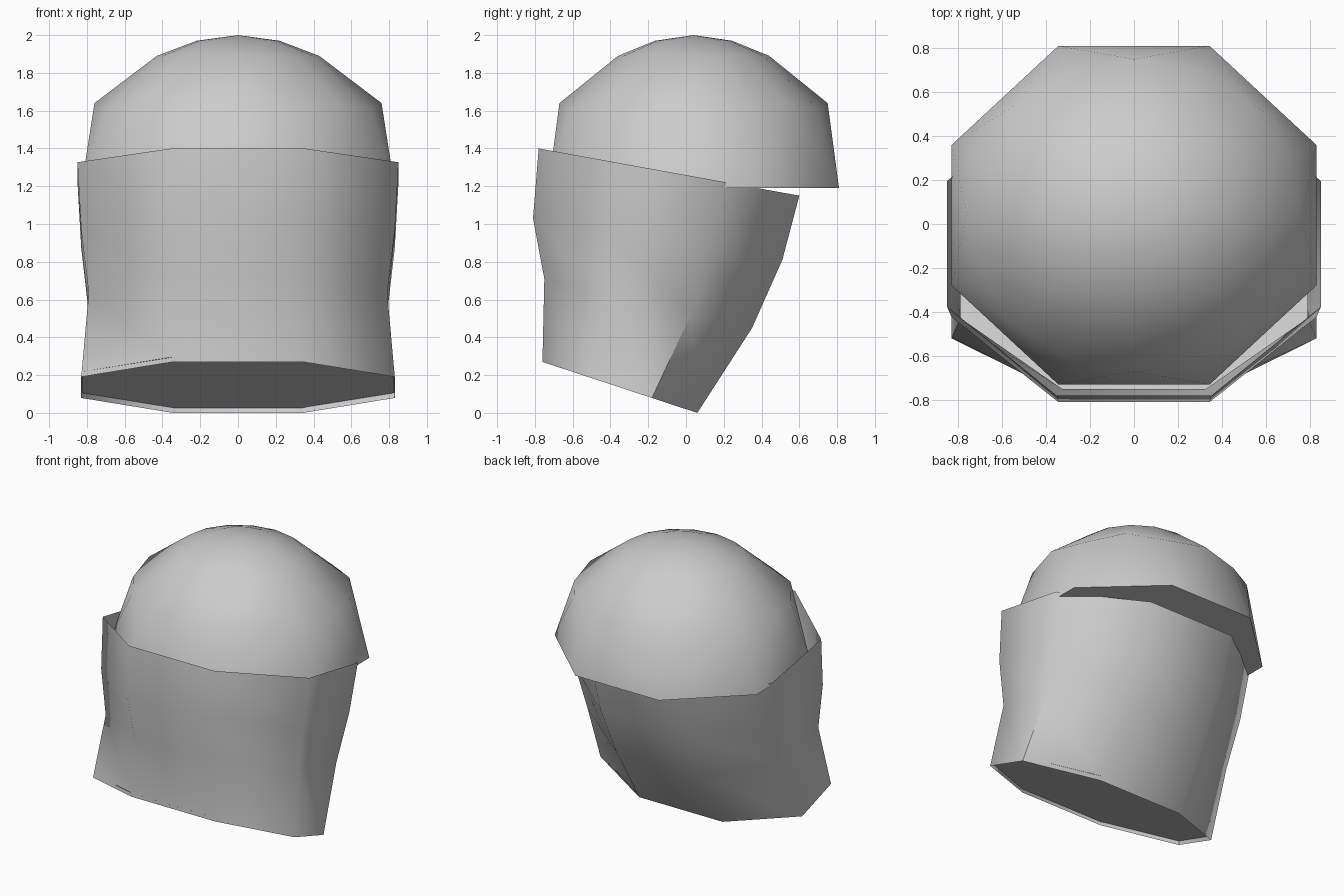
import bpy, math

if "Cube" in bpy.data.objects:
    bpy.data.objects.remove(bpy.data.objects["Cube"])


def oval(n, cx_y, rx, ry, z, start=0.0):
    """Ring of n points, counter-clockwise from above."""
    return [(rx * math.cos(start + 2 * math.pi * k / n),
             cx_y + ry * math.sin(start + 2 * math.pi * k / n), z) for k in range(n)]


def tilted_octagon(half_x, front, back):
    """Octagon ring on a plane tilted between a front and a back (y, z) point."""
    c = math.cos(math.pi / 8)
    cy, hy = (front[0] + back[0]) / 2, (back[0] - front[0]) / 2
    pts = []
    for k in range(8):
        a = math.pi / 8 + k * math.pi / 4
        s = math.sin(a) / c
        z = (front[1] + back[1]) / 2 + s * (back[1] - front[1]) / 2
        pts.append((half_x * math.cos(a) / c, cy + hy * s, z))
    return pts


def make(name, verts, faces):
    mesh = bpy.data.meshes.new(name)
    mesh.from_pydata(verts, [], faces)
    mesh.update()
    obj = bpy.data.objects.new(name, mesh)
    bpy.context.collection.objects.link(obj)
    bpy.ops.object.select_all(action='DESELECT')
    obj.select_set(True)
    bpy.context.view_layer.objects.active = obj
    bpy.ops.object.shade_smooth_by_angle(angle=math.radians(60))
    return obj


# Open-topped face shell: tilted octagonal tube, every quad split the same way
rings = [tilted_octagon(0.85, (-0.78, 1.40), (0.60, 1.15)),
         tilted_octagon(0.83, (-0.81, 1.03), (0.51, 0.81)),
         tilted_octagon(0.79, (-0.75, 0.71), (0.35, 0.45)),
         tilted_octagon(0.83, (-0.76, 0.27), (0.06, 0.0))]
verts = [p for r in rings for p in r]
faces = []
for r in range(3):
    for i in range(8):
        j = (i + 1) % 8
        u, l = r * 8, r * 8 + 8
        faces += [(u + i, l + i, l + j), (u + i, l + j, u + j)]
make("face_shell", verts, faces)

# Slightly recessed floor of the shell
floor = tilted_octagon(0.827, (-0.76, 0.297), (0.077, 0.027))
make("shell_floor", floor, [tuple(reversed(range(8)))])

# Cap dome: eight-sided brim rising into sixteen-sided rings
CY, RATIO = 0.04, 0.93
brim_r = 1 / math.cos(math.pi / 8)
dome = oval(8, CY, 0.83 * brim_r, 0.77 * brim_r, 1.19, math.pi / 8)
shoulder = oval(16, CY, 0.76, 0.71, 1.64)
dome += [(x, y, z - 0.03 * (k % 2)) for k, (x, y, z) in enumerate(shoulder)]
dome += oval(16, CY, 0.43, 0.43 * RATIO, 1.89)
dome += oval(16, CY, 0.22, 0.22 * RATIO, 1.97)
dome.append((0, CY, 2.0))
top = len(dome) - 1
faces = [tuple(reversed(range(8)))]
for i in range(8):
    a, b, c = 8 + 2 * i, 8 + 2 * i + 1, 8 + (2 * i + 2) % 16
    faces += [(i, b, a), (i, c, b), (i, (i + 1) % 8, c)]
for base in (8, 24):
    for i in range(16):
        j = (i + 1) % 16
        faces.append((base + i, base + j, base + 16 + j, base + 16 + i))
faces += [(40 + i, 40 + (i + 1) % 16, top) for i in range(16)]
make("cap_dome", dome, faces)
